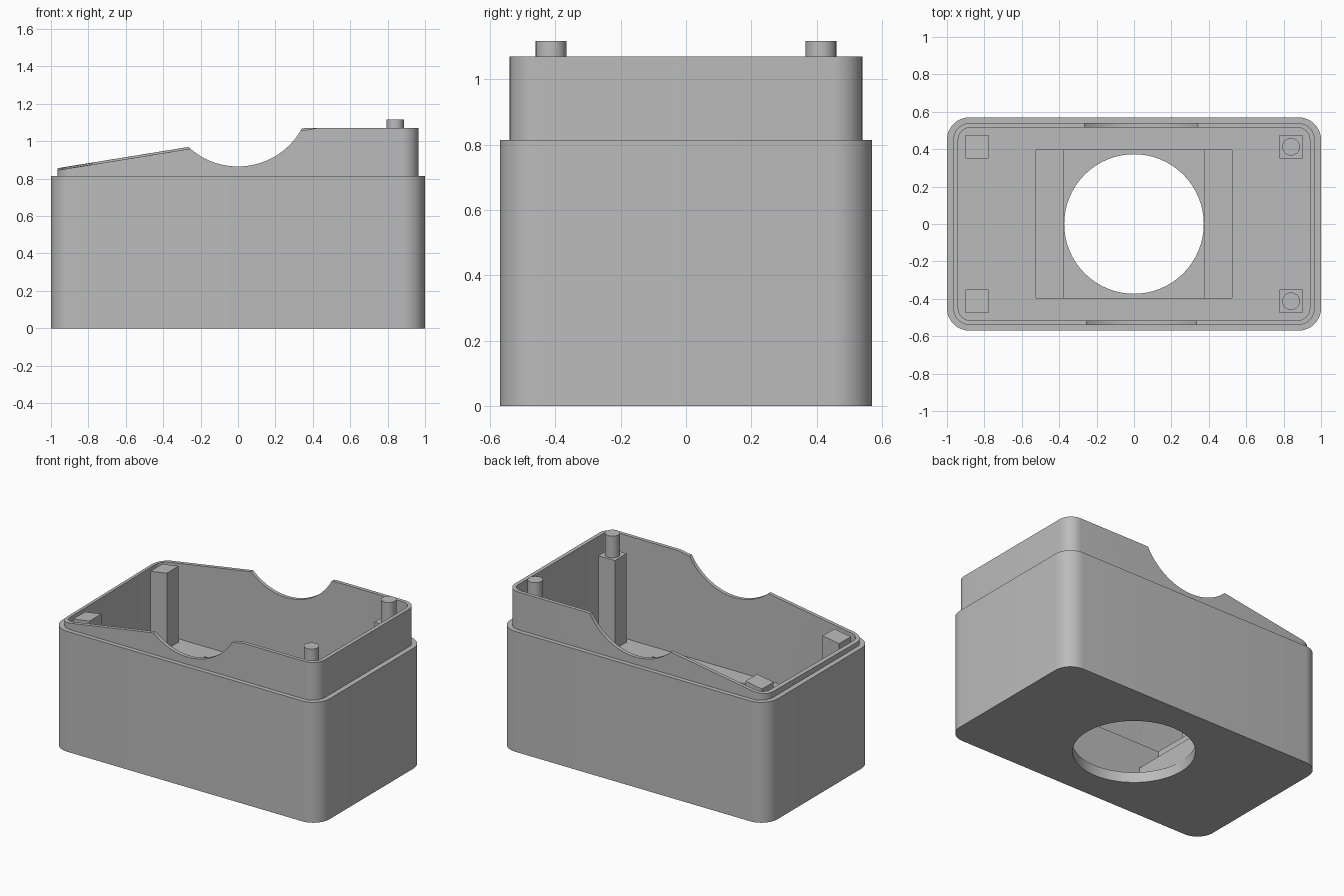
import bpy, bmesh, math

if "Cube" in bpy.data.objects:
    bpy.data.objects.remove(bpy.data.objects["Cube"])

grey = bpy.data.materials.new("grey plastic")
grey.diffuse_color = (0.5, 0.5, 0.5, 1)
grey.use_nodes = True
grey.node_tree.nodes["Principled BSDF"].inputs["Base Color"].default_value = grey.diffuse_color


def make(name, bm):
    bmesh.ops.recalc_face_normals(bm, faces=bm.faces[:])
    me = bpy.data.meshes.new(name)
    bm.to_mesh(me)
    bm.free()
    ob = bpy.data.objects.new(name, me)
    me.materials.append(grey)
    bpy.context.collection.objects.link(ob)
    return ob


def prism(name, pts, z0, z1):
    """Extrude an xy outline from z0 to z1."""
    bm = bmesh.new()
    face = bm.faces.new([bm.verts.new((x, y, z0)) for x, y in pts])
    top = bmesh.ops.extrude_face_region(bm, geom=[face])["geom"]
    for v in top:
        if isinstance(v, bmesh.types.BMVert):
            v.co.z = z1
    return make(name, bm)


def rounded(hx, hy, r, n=10):
    pts = []
    for k, (sx, sy) in enumerate([(1, 1), (-1, 1), (-1, -1), (1, -1)]):
        for i in range(n + 1):
            a = math.pi / 2 * (k + i / n)
            pts.append((sx * (hx - r) + r * math.cos(a), sy * (hy - r) + r * math.sin(a)))
    return pts


def rect(x0, x1, y0, y1):
    return [(x0, y0), (x1, y0), (x1, y1), (x0, y1)]


def circle(cx, cy, r, n):
    return [(cx + r * math.cos(2 * math.pi * i / n), cy + r * math.sin(2 * math.pi * i / n))
            for i in range(n)]


def boolean(target, tool, op="DIFFERENCE", keep=False):
    mod = target.modifiers.new("cut", "BOOLEAN")
    mod.operation, mod.object, mod.solver = op, tool, "EXACT"
    bpy.context.view_layer.objects.active = target
    bpy.ops.object.modifier_apply(modifier=mod.name)
    if not keep:
        bpy.data.objects.remove(tool)


def smooth(ob):
    bpy.ops.object.select_all(action="DESELECT")
    ob.select_set(True)
    bpy.context.view_layer.objects.active = ob
    bpy.ops.object.shade_smooth_by_angle(angle=math.radians(30))


FLOOR = 0.37

# Cutter above the sloped left rim
slope = prism("slope_cutter", rect(-1.3, 1.3, -1, 1), 0, 2)
for v in slope.data.vertices:
    if v.co.z < 1:
        v.co.z = 1.07 + 0.162 * (v.co.x - 0.39) + 0.01 * v.co.y
slope.hide_render = True

# Case body with stepped lip
case = prism("case", rounded(1.0, 0.57, 0.12), 0, 0.815)
boolean(case, prism("lip", rounded(0.966, 0.54, 0.09), 0.2, 1.07), "UNION")
# Main cavity, shelf pocket, deep slot and round floor opening
boolean(case, prism("cavity", rounded(0.94, 0.515, 0.065), FLOOR, 2))
boolean(case, prism("pocket", rect(-0.525, 0.525, -0.395, 0.395), 0.2, 0.6))
boolean(case, prism("slot", rect(-0.375, 0.375, -0.395, 0.395), 0.07, 0.6))
boolean(case, prism("opening", circle(0, 0, 0.373, 64), -0.2, 0.3))
# Sloped rim and curved side notches
boolean(case, slope, keep=True)
notch = prism("notch", circle(0, 0, 0.389, 96), -1, 1)
for v in notch.data.vertices:
    x, y, z = v.co
    v.co = (x, -z, 1.254 + y)
boolean(case, notch)
smooth(case)

# Corner posts, with round pegs on the right pair
for sy, side in ((-1, "front"), (1, "back")):
    for sx, end in ((-1, "left"), (1, "right")):
        cx, cy = sx * 0.84, sy * 0.413
        post = prism(f"post_{side}_{end}",
                     rect(cx - 0.062, cx + 0.062, cy - 0.063, cy + 0.063),
                     FLOOR - 0.02, 0.97)
        if sx < 0:
            boolean(post, slope, keep=True)
        else:
            peg = prism(f"peg_{side}", circle(cx, cy, 0.047, 32), 0.95, 1.117)
            smooth(peg)

bpy.data.objects.remove(slope)
